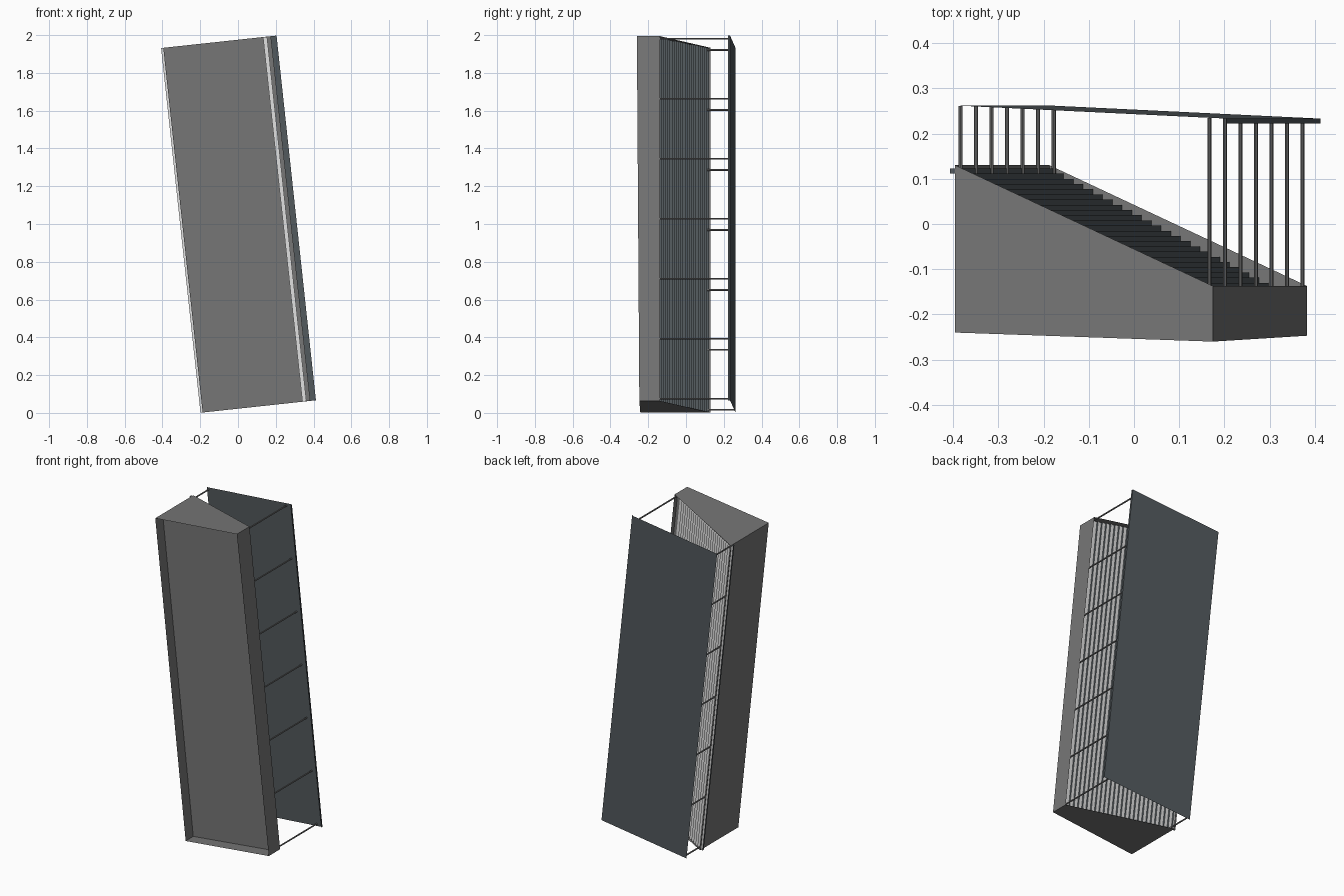
import bpy
import bmesh
from math import atan
from mathutils import Matrix, Vector

cube = bpy.data.objects.get("Cube")
if cube:
    bpy.data.objects.remove(cube, do_unlink=True)


def material(name, color):
    m = bpy.data.materials.new(name)
    m.use_nodes = True
    m.diffuse_color = (*color, 1)
    m.node_tree.nodes["Principled BSDF"].inputs["Base Color"].default_value = (*color, 1)
    return m


GRAY = material("concrete_gray", (0.18, 0.18, 0.18))
SLATE = material("slate", (0.085, 0.10, 0.11))
LIGHT = material("light_tread", (0.75, 0.75, 0.75))

# Local frame: x = from back row to front row, y = height, z = along the stand
FRAME = Matrix.Translation((-0.187, 0, 0.002)) @ Matrix.Rotation(-atan(0.108), 4, 'Y')
WIDTH, LENGTH = 0.573, 1.942
BACK_TOP, FRONT_TOP, FLOOR = 0.13, -0.137, -0.168


def finish(name, bm, mats):
    mesh = bpy.data.meshes.new(name)
    bm.to_mesh(mesh)
    bm.free()
    for m in mats:
        mesh.materials.append(m)
    obj = bpy.data.objects.new(name, mesh)
    obj.matrix_world = FRAME
    bpy.context.collection.objects.link(obj)
    return obj


def panel(name, corners, mat):
    bm = bmesh.new()
    bm.faces.new([bm.verts.new(c) for c in corners])
    return finish(name, bm, [mat])


def add_box(bm, low, high):
    low, high = Vector(low), Vector(high)
    size = high - low
    place = Matrix.Translation((low + high) / 2) @ Matrix.Diagonal((*size, 1))
    bmesh.ops.create_cube(bm, size=1, matrix=place)


# Shell: thin walls standing on slightly uneven ground, open underneath
back_low, front_low = (0, -0.242, 0), (WIDTH, -0.247, 0)
back_low_end, front_low_end = (0, -0.24, LENGTH), (WIDTH, -0.26, LENGTH)
back_high, front_high = (0, BACK_TOP, 0), (WIDTH, FRONT_TOP, 0)
back_high_end, front_high_end = (0, BACK_TOP, LENGTH), (WIDTH, FRONT_TOP, LENGTH)
panel("back_wall", [back_low, back_low_end, back_high_end, back_high], GRAY)
panel("front_wall", [front_low, front_high, front_high_end, front_low_end], GRAY)
panel("lower_side_wall", [back_low, back_high, front_high, front_low], GRAY)
panel("upper_side_wall", [back_low_end, front_low_end, front_high_end, back_high_end], GRAY)
panel("floor", [(0, FLOOR, 0), (WIDTH, FLOOR, 0),
                (WIDTH, FLOOR, LENGTH), (0, FLOOR, LENGTH)], GRAY)

# Seating steps: light treads, dark risers
STEPS, RISE, RUN = 26, 0.0115, 0.0217
bm = bmesh.new()
for k in range(STEPS):
    top = 0.123 - k * RISE
    front = 0.01 + k * RUN
    add_box(bm, (front - RUN, top - RISE, 0.001), (front, top, LENGTH - 0.001))
for f in bm.faces:
    f.normal_update()
    f.material_index = 1 if abs(f.normal.y) > 0.5 else 0
finish("seating_steps", bm, [SLATE, LIGHT])

# Roof sheet with a small front lip
ROOF_BACK, ROOF_FRONT, OVERHANG = 0.262, 0.233, 0.603
panel("roof", [(0, ROOF_BACK, 0), (0, ROOF_BACK, LENGTH),
               (OVERHANG, ROOF_FRONT, LENGTH), (OVERHANG, ROOF_FRONT, 0)], SLATE)
panel("roof_lip", [(OVERHANG, ROOF_FRONT, 0), (OVERHANG, ROOF_FRONT, LENGTH),
                   (OVERHANG, 0.222, LENGTH), (OVERHANG, 0.222, 0)], SLATE)

# Roof posts in two rows
POSTS, MARGIN, RADIUS = 7, 0.013, 0.0045
for name, x, base, top in (("back_posts", 0.011, 0.1, 0.261),
                           ("front_posts", 0.564, FLOOR, 0.2345)):
    bm = bmesh.new()
    for i in range(POSTS):
        z = MARGIN + i * (LENGTH - 2 * MARGIN) / (POSTS - 1)
        place = Matrix.Translation((x, (base + top) / 2, z)) @ Matrix.Rotation(atan(1) * 2, 4, 'X')
        bmesh.ops.create_cone(bm, cap_ends=True, segments=8, radius1=RADIUS,
                              radius2=RADIUS, depth=top - base, matrix=place)
    finish(name, bm, [GRAY])
